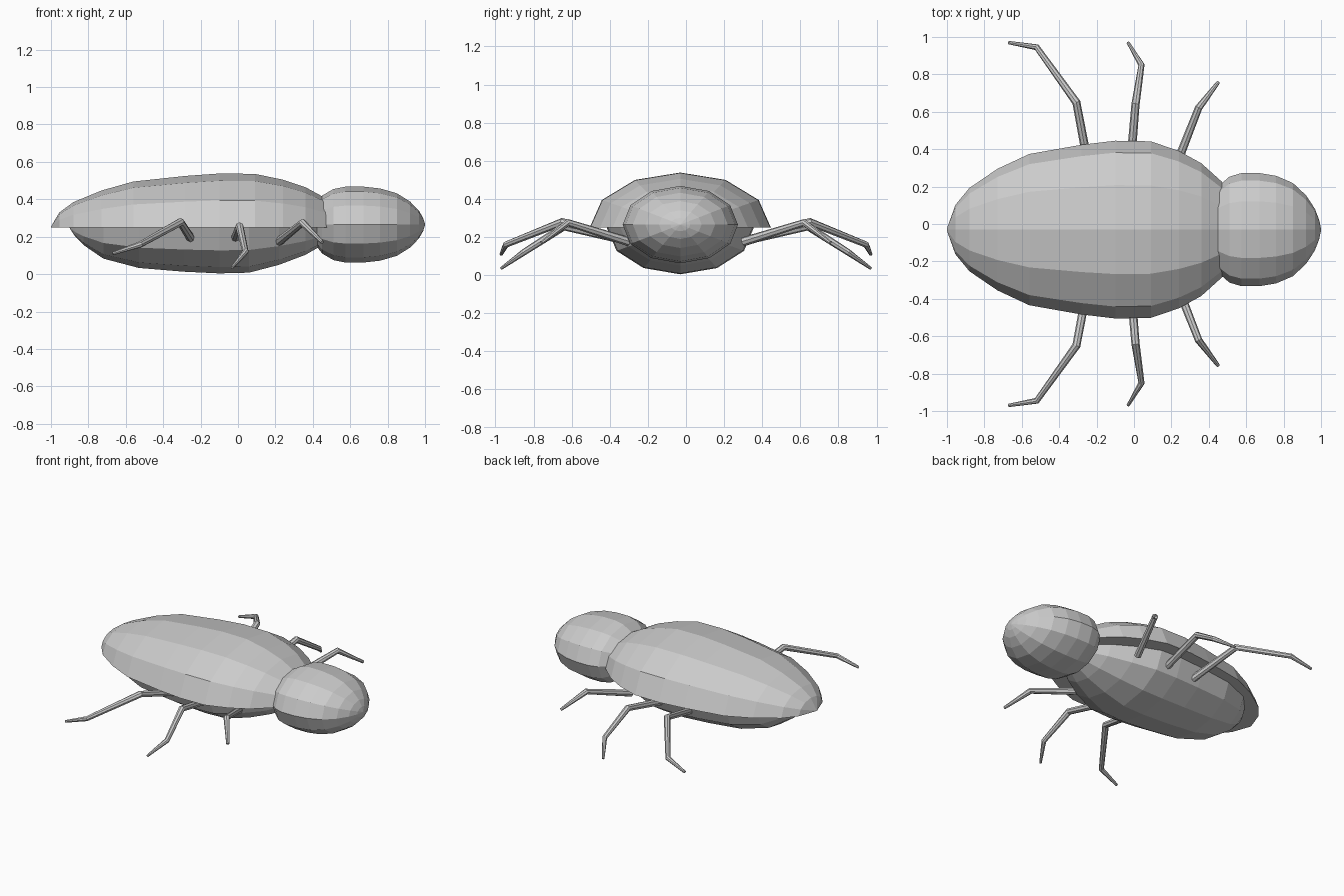
import bpy
import bmesh
from math import cos, sin, pi
from mathutils import Vector

if "Cube" in bpy.data.objects:
    bpy.data.objects.remove(bpy.data.objects["Cube"])

BODY_Y = -0.03   # body axis sits slightly off centre


def loft(name, rings):
    """Skin closed rings of equal point count and cap both ends."""
    bm = bmesh.new()
    loops = [[bm.verts.new(p) for p in ring] for ring in rings]
    n = len(loops[0])
    for a, b in zip(loops, loops[1:]):
        for i in range(n):
            j = (i + 1) % n
            bm.faces.new((a[i], a[j], b[j], b[i]))
    bm.faces.new(loops[0][::-1])
    bm.faces.new(loops[-1])
    bmesh.ops.remove_doubles(bm, verts=bm.verts, dist=0.0005)
    bmesh.ops.recalc_face_normals(bm, faces=bm.faces)
    mesh = bpy.data.meshes.new(name)
    bm.to_mesh(mesh)
    bm.free()
    obj = bpy.data.objects.new(name, mesh)
    bpy.context.collection.objects.link(obj)
    return obj


def body(name, profile, z, width, angles):
    """Body along x: profile of (x, half height), width = y/z ratio."""
    return loft(name, [[(x, BODY_Y + r * width * cos(a), z + r * sin(a))
                        for a in angles] for x, r in profile])


def leg(name, points, radii, sides=8):
    """Jointed tapering leg with mitred joints."""
    pts = [Vector(p) for p in points]
    rings = []
    for i, p in enumerate(pts):
        before = (p - pts[i - 1]).normalized() if i else Vector()
        after = (pts[i + 1] - p).normalized() if i < len(pts) - 1 else Vector()
        t = (before + after).normalized()
        u = t.cross(Vector((0, 0, 1))).normalized()
        v = u.cross(t)
        rings.append([p + radii[i] * (u * cos(2 * pi * k / sides) + v * sin(2 * pi * k / sides))
                      for k in range(sides)])
    return loft(name, rings)


full = [k * pi / 6 for k in range(12)]
upper = [k * pi / 6 for k in range(7)]

# Domed wing case, flat underneath
body("wing_case",
     [(-1.0, 0.004), (-0.955, 0.08), (-0.88, 0.135), (-0.73, 0.197), (-0.56, 0.245),
      (-0.28, 0.275), (-0.10, 0.288), (0.09, 0.286), (0.24, 0.255), (0.36, 0.215),
      (0.47, 0.155), (0.55, 0.08)],
     0.25, 1.65, upper)

# Belly under the wing case
body("belly",
     [(-0.90, 0.004), (-0.87, 0.05), (-0.825, 0.095), (-0.72, 0.167), (-0.53, 0.217),
      (-0.29, 0.237), (-0.10, 0.246), (0.06, 0.242), (0.22, 0.20), (0.36, 0.147),
      (0.46, 0.09), (0.52, 0.02)],
     0.25, 1.57, full)

# Head
body("head",
     [(0.38, 0.004), (0.40, 0.09), (0.45, 0.155), (0.51, 0.19), (0.575, 0.203),
      (0.67, 0.203), (0.76, 0.193), (0.85, 0.167), (0.92, 0.123), (0.967, 0.075),
      (0.99, 0.035), (1.0, 0.003)],
     0.265, 1.49, full)

# Three pairs of legs
legs = {
    "front_leg": ([(0.22, 0.30, 0.175), (0.345, 0.62, 0.275), (0.45, 0.757, 0.17)],
                  [0.024, 0.02, 0.01]),
    "middle_leg": ([(-0.02, 0.30, 0.18), (0.008, 0.64, 0.255), (0.04, 0.85, 0.12),
                    (-0.032, 0.97, 0.035)], [0.024, 0.022, 0.017, 0.008]),
    "rear_leg": ([(-0.242, 0.30, 0.175), (-0.308, 0.65, 0.278), (-0.52, 0.945, 0.16),
                  (-0.67, 0.97, 0.11)], [0.024, 0.022, 0.017, 0.009]),
}
for name, (points, radii) in legs.items():
    for side, label in ((1, "left"), (-1, "right")):
        leg(f"{name}_{label}", [(x, side * y, z) for x, y, z in points], radii)
